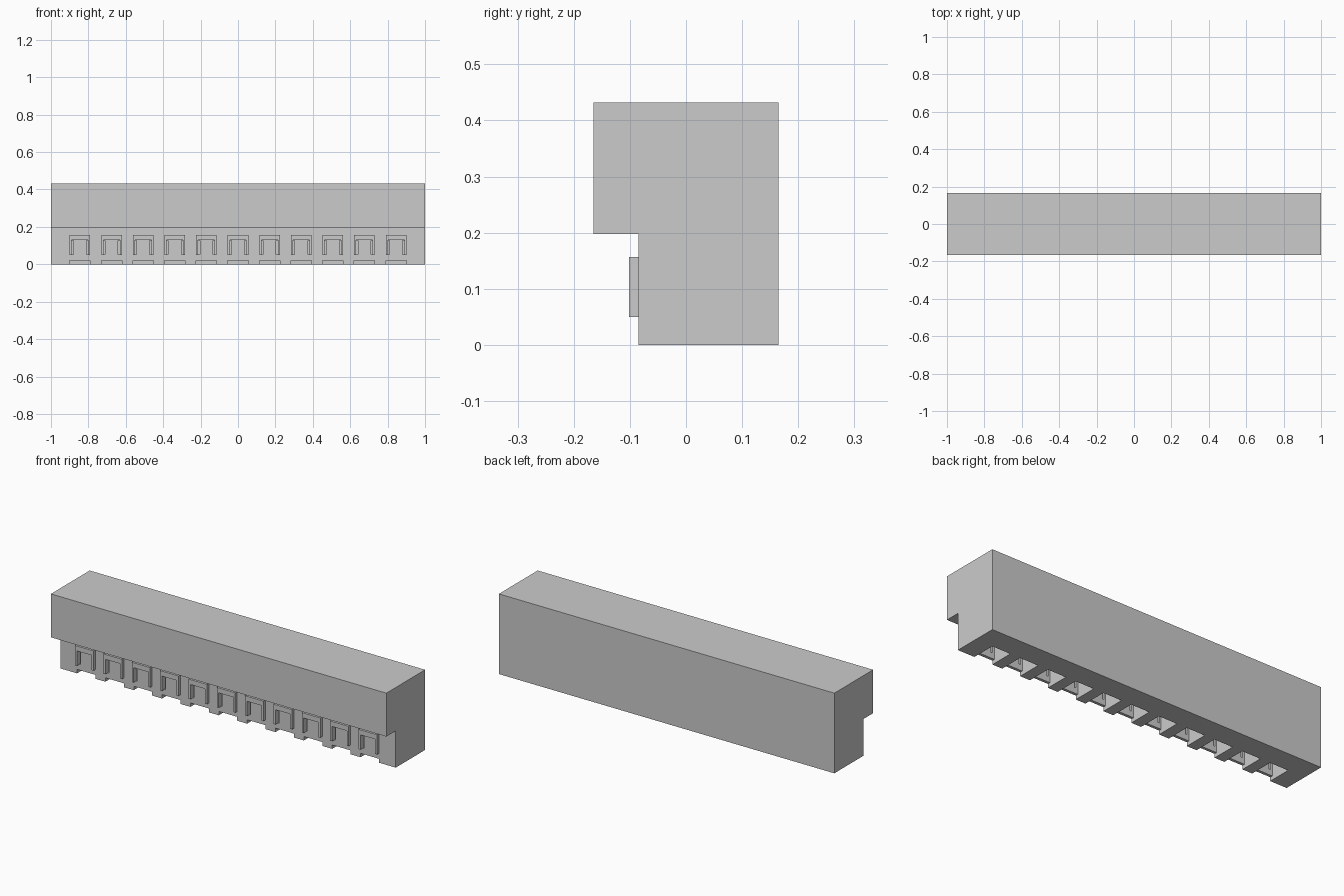
import bpy

if "Cube" in bpy.data.objects:
    bpy.data.objects.remove(bpy.data.objects["Cube"])

COUNT, PITCH = 11, 0.169
CENTRES = [(i - (COUNT - 1) / 2) * PITCH for i in range(COUNT)]
HALF = 0.055          # half width of one port
FRONT = -0.085        # lower front wall


def mesh_object(name, verts, faces):
    mesh = bpy.data.meshes.new(name)
    mesh.from_pydata(verts, [], faces)
    mesh.update()
    ob = bpy.data.objects.new(name, mesh)
    bpy.context.collection.objects.link(ob)
    return ob


def prism_set(name, profiles, axis_range, along):
    """Extrude 2D profiles along 'x' (points are y,z) or 'y' (points are x,z)."""
    verts, faces = [], []
    for prof in profiles:
        n, b = len(prof), len(verts)
        for t in axis_range:
            verts += [(t, p, q) if along == 'x' else (p, t, q) for p, q in prof]
        flip = along == 'y'
        group = [tuple(range(b + n - 1, b - 1, -1)), tuple(range(b + n, b + 2 * n))]
        group += [(b + i, b + (i + 1) % n, b + n + (i + 1) % n, b + n + i) for i in range(n)]
        faces += [f[::-1] for f in group] if flip else group
    return mesh_object(name, verts, faces)


def rect(x0, x1, z0, z1):
    return [(x0, z0), (x1, z0), (x1, z1), (x0, z1)]


def cut(target, cutter):
    mod = target.modifiers.new("cut", 'BOOLEAN')
    mod.operation = 'DIFFERENCE'
    mod.solver = 'EXACT'
    mod.object = cutter
    bpy.context.view_layer.objects.active = target
    bpy.ops.object.modifier_apply(modifier=mod.name)
    bpy.data.objects.remove(cutter)


# Stepped housing with an overhanging upper front
housing = prism_set("housing", [[(FRONT, 0), (0.165, 0), (0.165, 0.432), (-0.165, 0.432),
                                 (-0.165, 0.198), (FRONT, 0.198)]], (-1, 1), 'x')

# Wire ports opening through the underside
cut(housing, prism_set("port_cutter", [rect(c - HALF, c + HALF, -0.05, 0.15) for c in CENTRES],
                       (-0.07, 0.045), 'y'))

# Shallow notches in the lower front edge
cut(housing, prism_set("notch_cutter", [rect(c - HALF, c + HALF, -0.05, 0.021) for c in CENTRES],
                       (-0.12, -0.06), 'y'))

# Narrow slits either side of each front tab
cut(housing, prism_set("slit_cutter",
                       [rect(c + s * 0.0395 - 0.0045, c + s * 0.0395 + 0.0045, 0.052, 0.128)
                        for c in CENTRES for s in (-1, 1)], (-0.12, -0.06), 'y'))

# Raised arch around each tab
inner = 0.044
prism_set("port_frames", [[(c - HALF, 0.05), (c - inner, 0.05), (c - inner, 0.13), (c + inner, 0.13),
                           (c + inner, 0.05), (c + HALF, 0.05), (c + HALF, 0.157), (c - HALF, 0.157)]
                          for c in CENTRES], (-0.102, FRONT), 'y')
